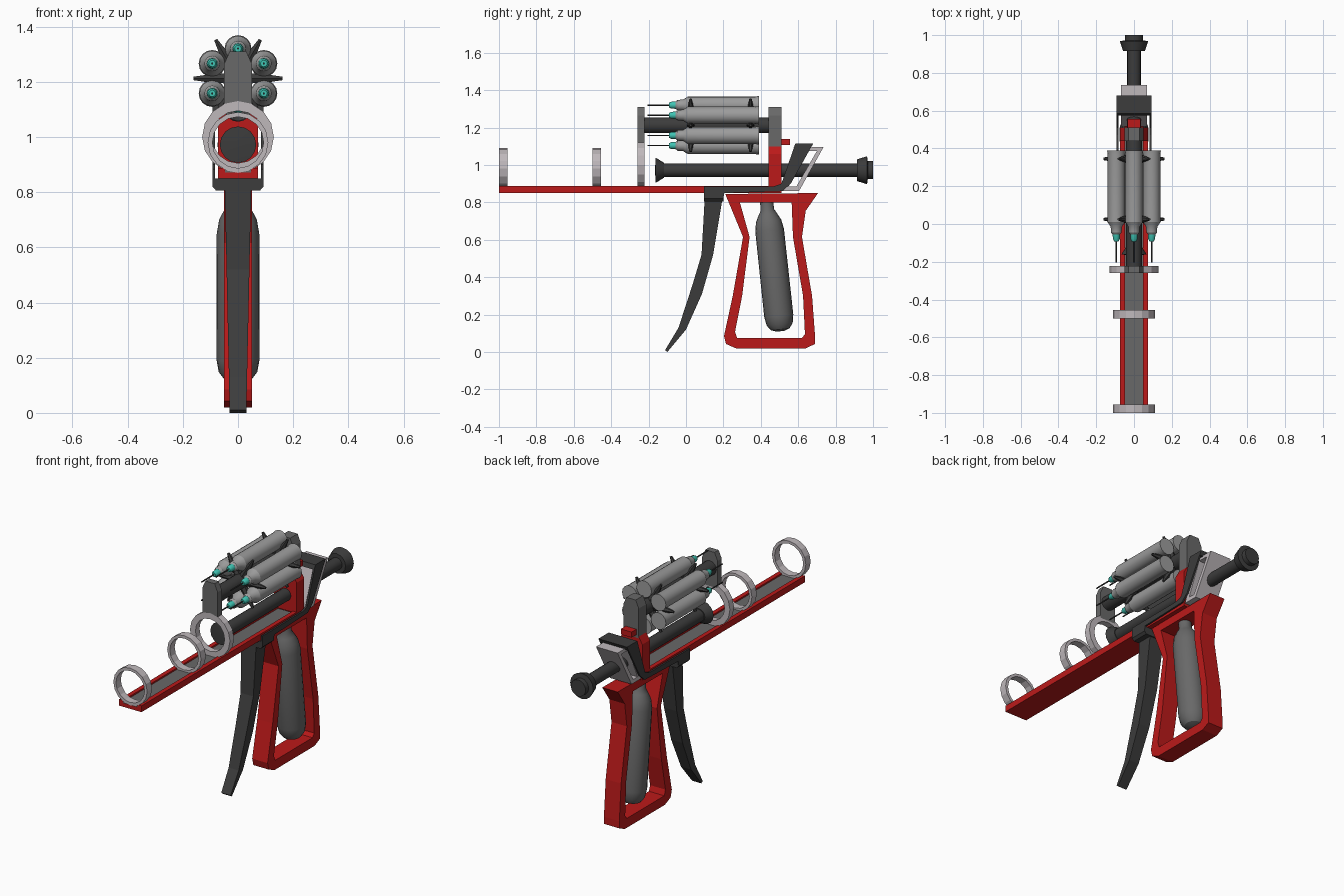
import bpy, bmesh
from math import pi, sin, cos, radians
from mathutils import Matrix, Vector

if "Cube" in bpy.data.objects:
    bpy.data.objects.remove(bpy.data.objects["Cube"])


def material(name, rgb):
    m = bpy.data.materials.new(name)
    m.diffuse_color = (*rgb, 1)
    m.use_nodes = True
    m.node_tree.nodes["Principled BSDF"].inputs["Base Color"].default_value = m.diffuse_color
    return m


RED = material("red", (0.50, 0.01, 0.01))
DARK = material("dark", (0.045, 0.045, 0.045))
MID = material("mid_grey", (0.14, 0.14, 0.14))
STEEL = material("steel", (0.33, 0.33, 0.33))
LIGHT = material("light", (0.52, 0.48, 0.50))
TEAL = material("teal", (0.05, 0.55, 0.45))

SIDE = Matrix.Rotation(pi / 2, 4, 'Z') @ Matrix.Rotation(pi / 2, 4, 'X')  # profile in y,z
FRONT = Matrix.Rotation(pi / 2, 4, 'X')                                   # profile in x,z


def add(name, mesh, mat):
    ob = bpy.data.objects.new(name, mesh)
    bpy.context.collection.objects.link(ob)
    mesh.materials.clear()
    mesh.materials.append(mat)
    return ob


def plate(name, loops, lo, hi, mat, plane=SIDE):
    """Extruded outline (with optional hole loops) between lo and hi across the plane."""
    cu = bpy.data.curves.new(name, 'CURVE')
    cu.dimensions, cu.fill_mode, cu.extrude = '2D', 'BOTH', (hi - lo) / 2
    for pts in loops:
        sp = cu.splines.new('POLY')
        sp.points.add(len(pts) - 1)
        for p, (a, b) in zip(sp.points, pts):
            p.co = (a, b, 0, 1)
        sp.use_cyclic_u = True
    tmp = bpy.data.objects.new(name, cu)
    bpy.context.collection.objects.link(tmp)
    me = bpy.data.meshes.new_from_object(tmp)
    bpy.data.objects.remove(tmp)
    axis = Vector((1, 0, 0)) if plane is SIDE else Vector((0, 1, 0))
    me.transform(Matrix.Translation(axis * (lo + hi) / 2) @ plane)
    bm = bmesh.new()
    bm.from_mesh(me)
    bmesh.ops.remove_doubles(bm, verts=bm.verts, dist=1e-5)
    bmesh.ops.recalc_face_normals(bm, faces=bm.faces)
    for f in bm.faces:
        f.smooth = False
    bm.to_mesh(me)
    bm.free()
    return add(name, me, mat)


def box(name, x0, x1, y0, y1, z0, z1, mat):
    return plate(name, [[(y0, z0), (y1, z0), (y1, z1), (y0, z1)]], x0, x1, mat)


def lathe(name, prof, origin, direction, mat, n=16, ring=False, smooth=True):
    """Revolve (radius, distance) points around an axis."""
    bm = bmesh.new()
    rows = [[bm.verts.new((r * cos(2 * pi * i / n), r * sin(2 * pi * i / n), t))
             for i in range(n)] for r, t in prof]
    pairs = list(zip(rows, rows[1:]))
    if ring:
        pairs.append((rows[-1], rows[0]))
    else:
        bm.faces.new(rows[0])
        bm.faces.new(rows[-1])
    for a, b in pairs:
        for i in range(n):
            j = (i + 1) % n
            bm.faces.new((a[i], a[j], b[j], b[i]))
    bmesh.ops.recalc_face_normals(bm, faces=bm.faces)
    me = bpy.data.meshes.new(name)
    bm.to_mesh(me)
    bm.free()
    q = Vector(direction).to_track_quat('Z', 'Y').to_matrix().to_4x4()
    me.transform(Matrix.Translation(origin) @ q)
    ob = add(name, me, mat)
    if smooth:
        bpy.context.view_layer.objects.active = ob
        ob.select_set(True)
        bpy.ops.object.shade_smooth_by_angle(angle=radians(30))
        ob.select_set(False)
    return ob


Y = (0, 1, 0)

# Channel rail with grey inlay, and upright rear block
plate("rail", [[(-.073, .85), (.073, .85), (.073, .887), (.047, .887), (.047, .872),
                (-.047, .872), (-.047, .887), (-.073, .887)]], -1, .51, RED, FRONT)
box("rail_inlay", -.047, .047, -.998, .44, .87, .878, MID)
plate("rear_block", [[(-.073, .88), (.073, .88), (.073, 1.06), (.05, 1.10),
                      (-.05, 1.10), (-.073, 1.06)]], .44, .51, RED, FRONT)
box("release_tab", -.035, .035, .50, .555, 1.108, 1.14, RED)

# Barrel rings
for name, y, z, r, inner, w in (("front_ring", -1, .98, .11, .093, .045),
                                ("middle_ring", -.50, .98, .11, .093, .045),
                                ("rear_ring", -.26, 1.0, .13, .095, .038)):
    lathe(name, [(r, 0), (r, w), (inner, w), (inner, 0)], (0, y, z), Y, LIGHT, 16, True, False)

# Posts that carry the carousel
for name, y0, y1, z0 in (("front_post", -.26, -.222, 1.105), ("rear_post", .44, .51, 1.09)):
    plate(name, [[(-.05, z0), (.05, z0), (.05, 1.265), (.03, 1.31), (-.03, 1.31),
                  (-.05, 1.265)]], y0, y1, MID, FRONT)

# Carousel hub with six darts and pointed clips
HUB = Vector((0, 0, 1.212))
lathe("hub", [(.042, -.23), (.042, .45)], HUB, Y, DARK)
for k in range(6):
    a = radians(30 + 60 * k)
    c = HUB + Vector((cos(a), 0, sin(a))) * .108
    lathe("dart_body", [(.02, -.055), (.028, -.045), (.03, -.015), (.046, .01), (.046, .37),
                        (.049, .39)], c, Y, STEEL)
    lathe("dart_tip", [(.012, -.092), (.018, -.08), (.02, -.05)], c, Y, TEAL, 12)
    lathe("dart_needle", [(.004, -.205), (.004, -.09)], c, Y, DARK, 6)
    b = radians(60 * k)
    for y in (.025, .345):
        lathe("clip", [(.022, .03), (.016, .11), (.007, .162)], HUB + Vector((0, y, 0)),
              (cos(b), 0, sin(b)), DARK, 6, smooth=False)

# Plunger
lathe("plunger", [(.02, -.165), (.066, -.162), (.06, -.15), (.04, -.118), (.036, -.118),
                  (.036, .915), (.058, .915), (.075, .968), (.048, .972), (.048, 1.0)],
      (0, 0, .972), Y, DARK)

# Slanted light pawl frame at the back
plate("pawl_frame", [[(.515, .862), (.605, .862), (.735, 1.095), (.60, 1.095)],
                     [(.55, .885), (.59, .885), (.70, 1.075), (.635, 1.075)]],
      -.07, .07, LIGHT)

# Lever: tapering handle, cross yoke, side arms and top bridge
lever = plate("lever", [[(.10, .82), (.195, .82), (.145, .52), (.085, .31), (0, .12),
                         (-.10, .0), (-.112, .01), (-.04, .13), (.035, .36), (.083, .52)]],
              -1, 1, DARK)
for v in lever.data.vertices:
    v.co.x *= .03 + .018 * v.co.z / .82
plate("lever_yoke", [[(-.08, .806), (.08, .806), (.093, .82), (.093, .85), (-.093, .85),
                      (-.093, .82)]], .095, .20, DARK, FRONT)
ARM = [(.095, .825), (.20, .825), (.205, .85), (.515, .86), (.56, .90), (.68, 1.115),
       (.585, 1.115), (.51, .90), (.47, .886), (.095, .884)]
for s in (-1, 1):
    lo, hi = sorted((s * .083, s * .093))
    plate("lever_arm", [ARM], lo, hi, DARK)
plate("lever_bridge", [[(.575, 1.09), (.667, 1.09), (.68, 1.115), (.585, 1.115)]],
      -.093, .093, DARK)

# Hollow grip
plate("grip", [[(.21, .845), (.305, .615), (.25, .30), (.203, .085), (.214, .043), (.267, .02),
                (.64, .02), (.69, .043), (.69, .085), (.674, .30), (.62, .615), (.64, .755),
                (.706, .85)],
               [(.288, .80), (.34, .615), (.30, .30), (.262, .107), (.273, .075), (.62, .075),
                (.636, .096), (.626, .30), (.572, .615), (.565, .80)]], -.05, .05, RED)

# Gas cartridge inside the grip
top, bottom = Vector((0, .43, .81)), Vector((0, .505, .11))
lathe("gas_cartridge", [(.035, 0), (.036, .05), (.05, .075), (.068, .11), (.077, .16), (.078, .62),
                        (.07, .665), (.05, .692), (.02, .703)], top, bottom - top, MID, 20)
